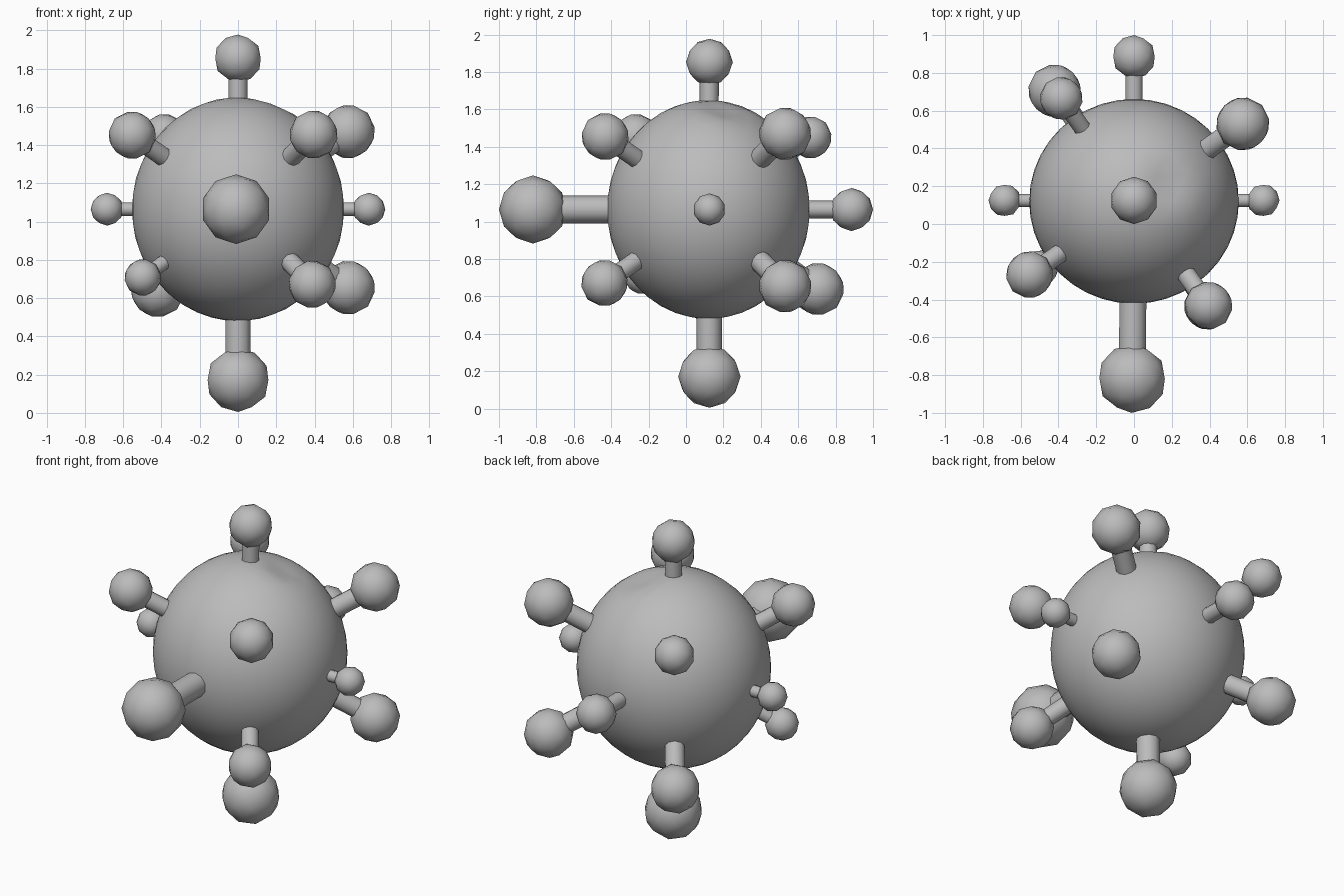
import bpy
from mathutils import Vector

if "Cube" in bpy.data.objects:
    bpy.data.objects.remove(bpy.data.objects["Cube"])

grey = bpy.data.materials.new("plain_grey")
grey.use_nodes = True
GREY = (0.5, 0.5, 0.5, 1)
grey.diffuse_color = GREY
grey.node_tree.nodes["Principled BSDF"].inputs["Base Color"].default_value = GREY

CENTRE = Vector((0, 0.12, 1.065))


def finish(name, angle):
    ob = bpy.context.object
    ob.name = name
    ob.data.materials.append(grey)
    bpy.ops.object.shade_smooth_by_angle(angle=angle)
    return ob


# Round body, slightly taller than wide, with a shallow dent near the top
bpy.ops.mesh.primitive_ico_sphere_add(subdivisions=4, radius=1, location=CENTRE)
body = finish("body", 0.9)
dent = Vector((0.17, 0.09, 0.53))
for v in body.data.vertices:
    v.co = Vector((v.co.x * 0.555, v.co.y * 0.542, v.co.z * 0.585))
    near = max(0, 1 - (v.co - dent).length / 0.16)
    v.co *= 1 - 0.07 * near


def spike(name, tip, radius):
    """A rod running out from the body with a faceted ball on its end."""
    tip = Vector(tip)
    ray = tip - CENTRE
    turn = ray.to_track_quat("Z", "Y").to_euler()
    inner = CENTRE + ray.normalized() * 0.45
    bpy.ops.mesh.primitive_cylinder_add(
        vertices=10, radius=radius * 0.41, depth=(tip - inner).length,
        location=(tip + inner) / 2, rotation=turn)
    finish(name + "_rod", 0.9)
    bpy.ops.mesh.primitive_ico_sphere_add(
        subdivisions=2, radius=radius, location=tip, rotation=turn)
    finish(name + "_ball", 0.9)


# Spikes along the axes
spike("top", (0, 0.125, 1.853), 0.125)
spike("bottom", (0, 0.125, 0.172), 0.167)
spike("front", (-0.01, 0.12, 1.065) and (-0.01, -0.818, 1.065), 0.182)
spike("back", (0, 0.885, 1.065), 0.115)
for side, name in ((1, "left"), (-1, "right")):
    spike(name, (side * 0.684, 0.125, 1.065), 0.086)

# Diagonal spikes
spike("upper_front_right", (-0.553, -0.268, 1.452), 0.126)
spike("upper_front_left", (0.395, -0.432, 1.455), 0.128)
spike("upper_back_left", (0.576, 0.53, 1.47), 0.142)
spike("upper_back_right", (-0.385, 0.665, 1.45), 0.115)
spike("lower_front_right", (-0.498, -0.235, 0.708), 0.097)
spike("lower_front_left", (0.388, -0.436, 0.672), 0.126)
spike("lower_back_left", (0.576, 0.53, 0.655), 0.143)
spike("lower_back_right", (-0.42, 0.705, 0.64), 0.142)
